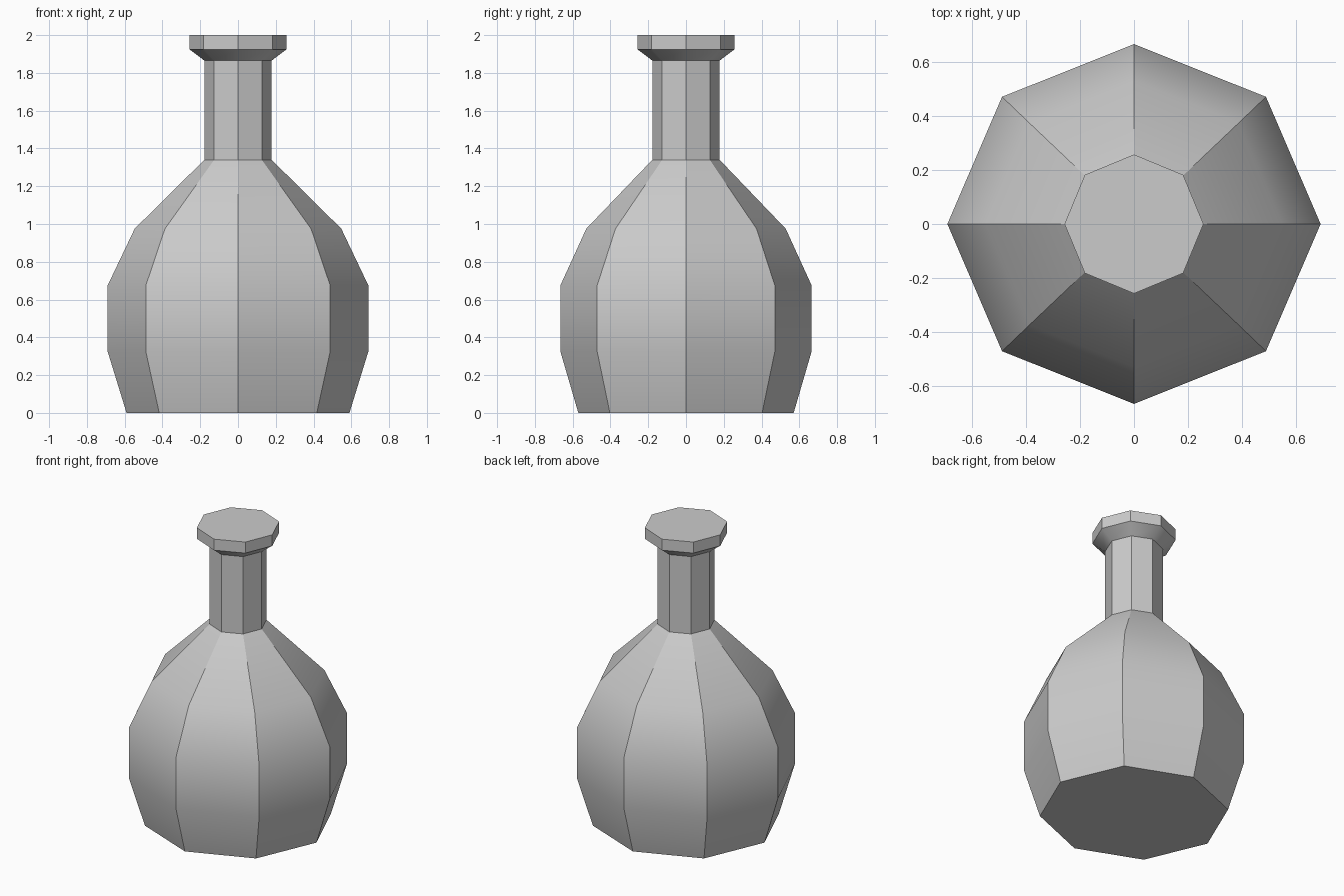
import bpy, bmesh, math

SIDES = 8

cube = bpy.data.objects.get("Cube")
if cube:
    bpy.data.objects.remove(cube, do_unlink=True)

# Single flat grey for the whole flask
grey = bpy.data.materials.new("plain grey")
grey.use_nodes = True
colour = (0.6, 0.6, 0.6, 1)
grey.diffuse_color = colour
grey.node_tree.nodes["Principled BSDF"].inputs["Base Color"].default_value = colour

# Rings from bottom to top: x radius, y radius, height
profile = [
    (0.59, 0.57, 0.0),       # base
    (0.69, 0.665, 0.325),    # belly
    (0.69, 0.665, 0.675),
    (0.547, 0.528, 0.975),   # shoulder
    (0.178, 0.178, 1.34),    # neck
    (0.178, 0.178, 1.865),
    (0.257, 0.257, 1.925),   # lip
    (0.257, 0.257, 2.0),
]


def ring(bm, rx, ry, z):
    angles = [math.tau * i / SIDES for i in range(SIDES)]
    return [bm.verts.new((rx * math.cos(a), ry * math.sin(a), z)) for a in angles]


bm = bmesh.new()
rings = [ring(bm, *p) for p in profile]
for low, high in zip(rings, rings[1:]):
    for i in range(SIDES):
        j = (i + 1) % SIDES
        bm.faces.new((low[i], low[j], high[j], high[i]))

# Closed base and closed top
bm.faces.new(rings[0][::-1])
bm.faces.new(rings[-1])

mesh = bpy.data.meshes.new("flask")
bm.to_mesh(mesh)
bm.free()
mesh.materials.append(grey)
flask = bpy.data.objects.new("flask", mesh)
bpy.context.collection.objects.link(flask)

# Soft vertical curvature, crisp corners
bpy.ops.object.select_all(action="DESELECT")
flask.select_set(True)
bpy.context.view_layer.objects.active = flask
bpy.ops.object.shade_smooth_by_angle(angle=math.radians(30))
